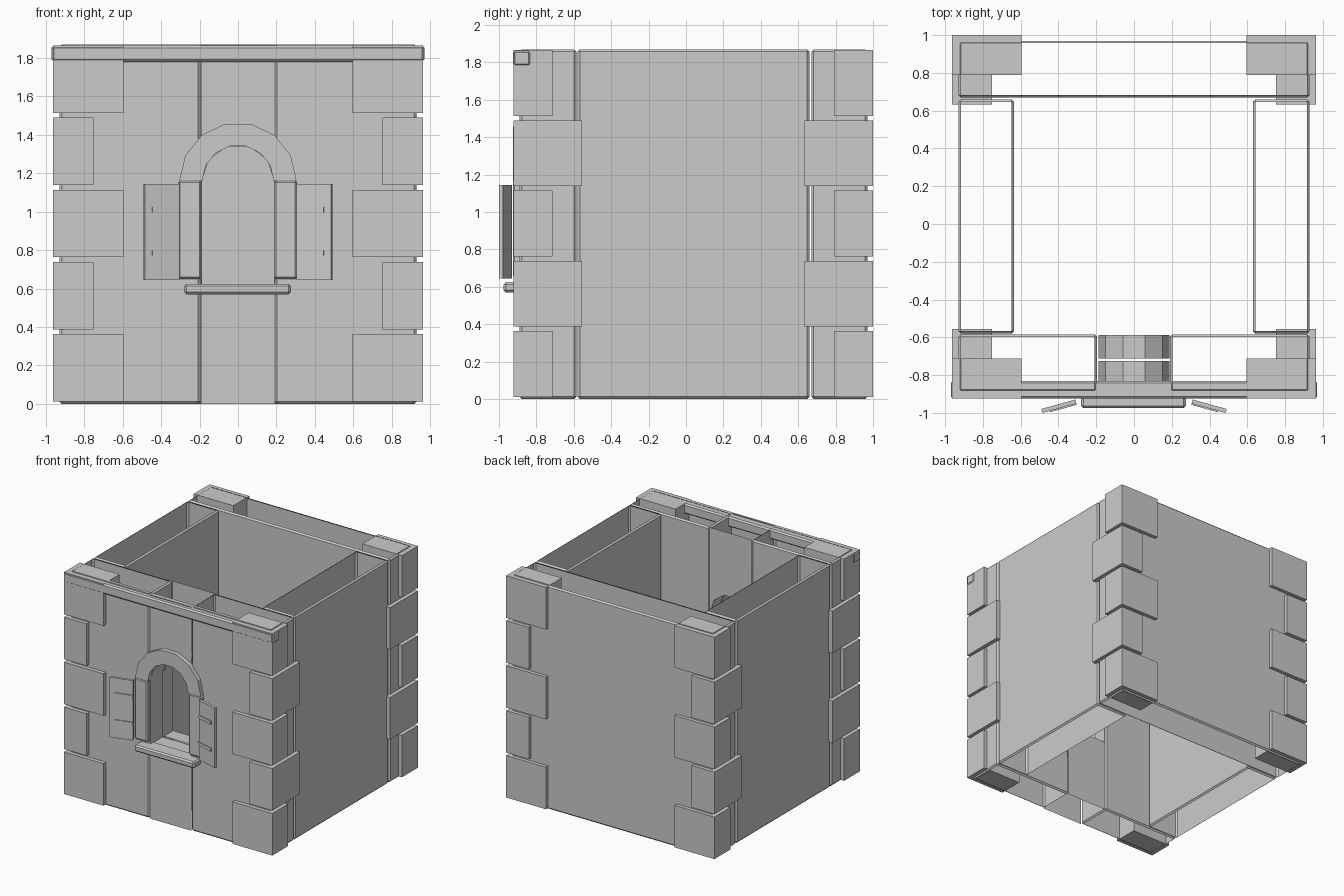
import bpy, bmesh, math
from mathutils import Matrix, Vector

if "Cube" in bpy.data.objects:
    bpy.data.objects.remove(bpy.data.objects["Cube"])

stone = bpy.data.materials.new("grey_stone")
stone.diffuse_color = (0.6, 0.6, 0.6, 1)
stone.use_nodes = True
stone.node_tree.nodes["Principled BSDF"].inputs["Base Color"].default_value = stone.diffuse_color


def finish(name, bm):
    me = bpy.data.meshes.new(name)
    bm.to_mesh(me)
    bm.free()
    me.materials.append(stone)
    ob = bpy.data.objects.new(name, me)
    bpy.context.collection.objects.link(ob)
    return ob


def box(name, x, y, z, bevel=0.0, open_ends=False):
    """Box from axis ranges; open_ends removes the flat top and bottom."""
    bm = bmesh.new()
    bmesh.ops.create_cube(bm, size=1)
    for v in bm.verts:
        v.co = Vector([(r[0] + r[1]) / 2 + c * (r[1] - r[0]) for c, r in zip(v.co, (x, y, z))])
    if bevel:
        bmesh.ops.bevel(bm, geom=bm.edges[:], offset=bevel, segments=1, affect='EDGES')
    if open_ends:
        bm.normal_update()
        ends = [f for f in bm.faces if abs(f.normal.z) > 0.99]
        bmesh.ops.delete(bm, geom=ends, context='FACES')
    return finish(name, bm)


def arc(radius, segments, z=1.16):
    """Half circle from right to left."""
    return [(radius * math.cos(math.pi * i / segments), z + radius * math.sin(math.pi * i / segments))
            for i in range(segments + 1)]


H = 1.87
# Hollow walls
box("back_wall", (-0.93, 0.93), (0.67, 0.97), (0, H), 0.013, True)
box("left_wall", (-0.93, -0.635), (-0.58, 0.66), (0, H), 0.013, True)
box("right_wall", (0.63, 0.93), (-0.58, 0.66), (0, H), 0.013, True)
box("front_wall_left", (-0.93, -0.195), (-0.89, -0.585), (0, H), 0.013, True)
box("front_wall_right", (0.19, 0.93), (-0.89, -0.585), (0, H), 0.013, True)

# Window bay panels with an arched opening
R, SILL, W = 0.188, 0.62, 0.193
opening = arc(R, 5)
for name, y in (("window_panel_front", -0.888), ("window_panel_back", -0.587)):
    bm = bmesh.new()
    half = [(0, 0), (W, 0), (W, H), (0, H), (0, opening[2][1])] + opening[2::-1] + [(R, SILL), (0, SILL)]
    for s in (1, -1):
        f = bm.faces.new([bm.verts.new((s * px, y, pz)) for px, pz in half])
        f.normal_update()
        if f.normal.y * (y + 0.74) < 0:
            f.normal_flip()
    finish(name, bm)

# Arched window lining in two sections
loop = [(R, SILL)] + opening + [(-R, SILL)]
for name, y0, y1 in (("window_lining_front", -0.888, -0.726), ("window_lining_back", -0.711, -0.587)):
    bm = bmesh.new()
    a = [bm.verts.new((px, y0, pz)) for px, pz in loop]
    b = [bm.verts.new((px, y1, pz)) for px, pz in loop]
    for i in range(len(loop)):
        j = (i + 1) % len(loop)
        bm.faces.new((a[i], a[j], b[j], b[i]))
    bmesh.ops.recalc_face_normals(bm, faces=bm.faces[:])
    finish(name, bm)

# Raised arch around the window
bm = bmesh.new()
outer, inner = arc(0.305, 7), arc(0.186, 7)
rings = [[bm.verts.new((px, y, pz)) for px, pz in pts]
         for pts, y in ((outer, -0.925), (inner, -0.925), (inner, -0.86), (outer, -0.86))]
for k in range(4):
    p, q = rings[k], rings[(k + 1) % 4]
    for i in range(7):
        bm.faces.new((p[i], p[i + 1], q[i + 1], q[i]))
for i in (0, 7):
    bm.faces.new([r[i] for r in rings])
bmesh.ops.recalc_face_normals(bm, faces=bm.faces[:])
finish("window_arch", bm)

# Jambs, sill and cornice
box("jamb_left", (-0.31, -0.192), (-0.925, -0.86), (0.65, 1.16), 0.009)
box("jamb_right", (0.188, 0.306), (-0.925, -0.86), (0.65, 1.16), 0.009)
box("window_sill", (-0.28, 0.275), (-0.975, -0.84), (0.57, 0.625), 0.012)
box("cornice", (-0.97, 0.97), (-0.925, -0.83), (1.78, 1.865), 0.012)

# Shutters swung slightly forward, each with two straps
for side, s in (("left", -1), ("right", 1)):
    swing = Matrix.Translation((s * 0.308, -0.94, 0)) @ Matrix.Rotation(-s * math.radians(15.5), 4, 'Z')
    parts = [box("shutter_" + side, sorted((0, s * 0.187)), (-0.011, 0.011), (0.645, 1.145))]
    for z in (0.785, 1.01):
        parts.append(box("shutter_strap_" + side, sorted((0, s * 0.147)), (-0.018, 0.0), (z - 0.014, z + 0.014)))
    for ob in parts:
        ob.data.transform(swing)

# Alternating corner stones
for i in range(5):
    z = (0.012 + i * 0.3755, 0.363 + i * 0.3755)
    dx, dy = (0.367, 0.21) if i % 2 == 0 else (0.21, 0.367)
    for s in (-1, 1):
        x = sorted((s * 0.963, s * (0.963 - dx)))
        box("corner_stone_front", x, (-0.923, -0.923 + dy), z)
        box("corner_stone_back", x, (1.0 - dy, 1.0), z)
